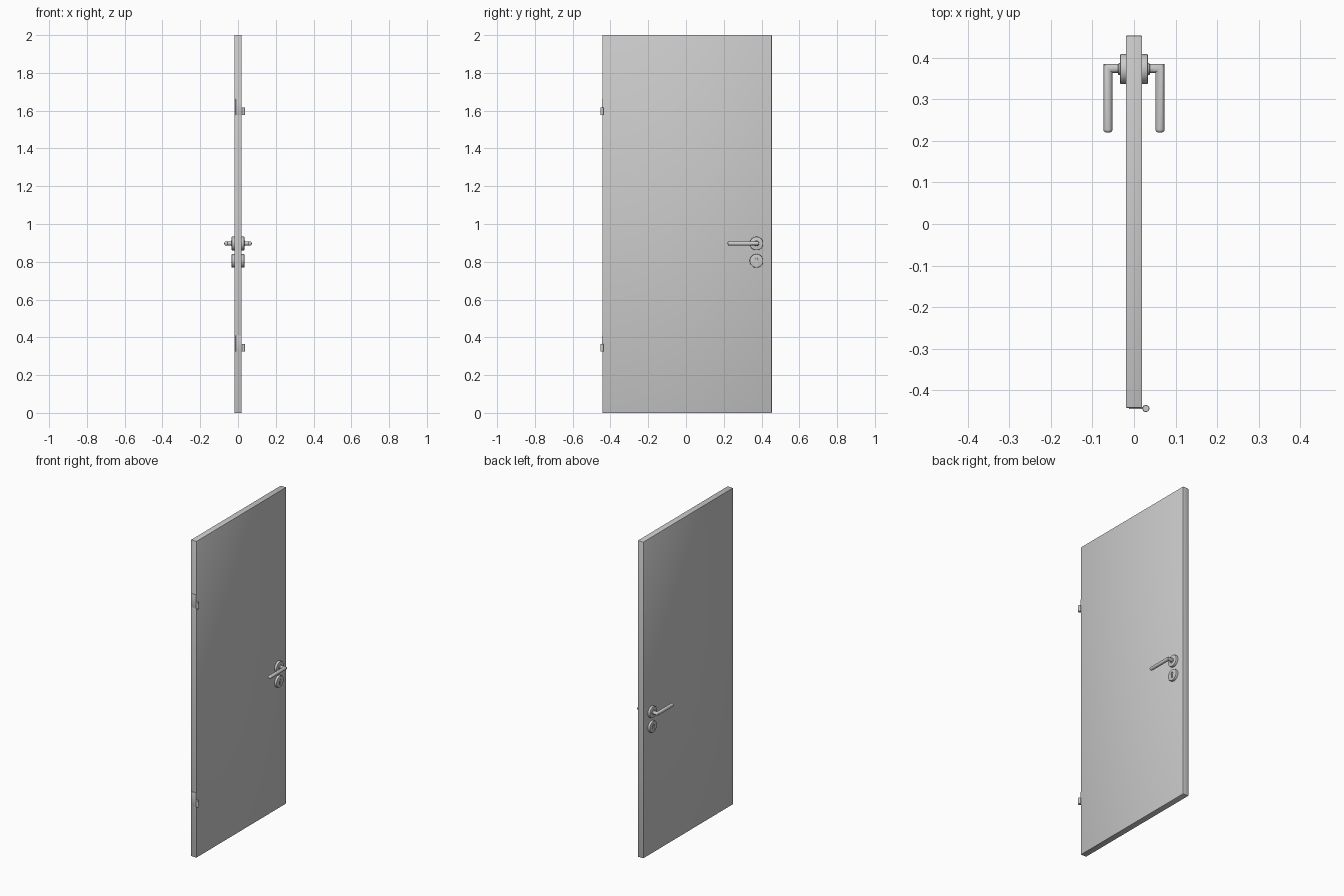
import bpy, bmesh
from math import pi, cos, sin, radians

if "Cube" in bpy.data.objects:
    bpy.data.objects.remove(bpy.data.objects["Cube"])

HANDLE_Y = 0.373
FACE = 0.0195          # half thickness of the slab


def make(name, bm):
    bmesh.ops.recalc_face_normals(bm, faces=bm.faces)
    me = bpy.data.meshes.new(name)
    bm.to_mesh(me)
    bm.free()
    ob = bpy.data.objects.new(name, me)
    bpy.context.collection.objects.link(ob)
    return ob


def finish(ob):
    # apply modifiers, then smooth rounded areas only
    bpy.ops.object.select_all(action='DESELECT')
    ob.select_set(True)
    bpy.context.view_layer.objects.active = ob
    for m in list(ob.modifiers):
        bpy.ops.object.modifier_apply(modifier=m.name)
    bpy.ops.object.shade_smooth_by_angle(angle=radians(32))
    return ob


def mirror_x(ob):
    m = ob.modifiers.new("both_sides", 'MIRROR')
    m.use_mirror_merge = False


def box(name, lo, hi, bevel=0.0, segments=2):
    bm = bmesh.new()
    bmesh.ops.create_cube(bm, size=1)
    for v in bm.verts:
        v.co = [(a + b) / 2 + c * (b - a) for a, b, c in zip(lo, hi, v.co)]
    ob = make(name, bm)
    if bevel:
        m = ob.modifiers.new("bevel", 'BEVEL')
        m.width, m.segments = bevel, segments
    return ob


def skin(name, rings):
    # bridge equal rings into a closed tube
    bm = bmesh.new()
    loops = [[bm.verts.new(p) for p in r] for r in rings]
    n = len(loops[0])
    for a, b in zip(loops, loops[1:]):
        for i in range(n):
            j = (i + 1) % n
            bm.faces.new((a[i], a[j], b[j], b[i]))
    bm.faces.new(loops[0][::-1])
    bm.faces.new(loops[-1])
    return make(name, bm)


def disc(name, y, z, profile, n=40):
    # turned part around an x axis; profile = (x, radius)
    return skin(name, [[(x, y + r * cos(2 * pi * i / n), z + r * sin(2 * pi * i / n))
                        for i in range(n)] for x, r in profile])


# Door slab
finish(box("door_slab", (-FACE, -0.443, 0), (FACE, 0.454, 2), 0.0025))

# Round plates behind the levers and around the locks
plate = [(FACE - 0.002, 0.036), (0.031, 0.036), (0.033, 0.035), (0.0338, 0.033)]
rose = disc("lever_rose", HANDLE_Y, 0.897, plate)
mirror_x(rose)
finish(rose)
collar = disc("lever_collar", HANDLE_Y, 0.897, [(0.032, 0.0145), (0.036, 0.0145), (0.038, 0.0125)])
mirror_x(collar)
finish(collar)

# Lock plate with a keyhole-shaped recess
lock_z = 0.805
lock = disc("lock_plate", HANDLE_Y, lock_z, plate)
arc = [radians(-60 + 300 * i / 16) for i in range(17)]
outline = [(0.0095 * cos(a), 0.008 + 0.0095 * sin(a)) for a in arc]
outline += [(-0.0048, -0.018), (-0.003, -0.021), (0.003, -0.021), (0.0048, -0.018)]
cutter = skin("keyhole_cutter", [[(x, HANDLE_Y + u, lock_z + w) for u, w in outline]
                                 for x in (0.028, 0.04)])
cutter.hide_render = True
cut = lock.modifiers.new("keyhole", 'BOOLEAN')
cut.operation, cut.object, cut.solver = 'DIFFERENCE', cutter, 'EXACT'
mirror_x(lock)
finish(lock)
bpy.data.objects.remove(cutter, do_unlink=True)

# Lock plug seated in the recess
plug = disc("lock_plug", HANDLE_Y, lock_z + 0.008, [(0.026, 0.0075), (0.0325, 0.0075), (0.033, 0.007)], 24)
mirror_x(plug)
finish(plug)

# Lever: neck, mitred corner, straight grip with rounded end
R, CX, CZ, N = 0.0108, 0.0627, 0.897, 24
ang = [2 * pi * i / N for i in range(N)]
rings = [[(0.03, HANDLE_Y + 0.002 + R * cos(a), CZ + R * sin(a)) for a in ang],
         [(CX + R * cos(a), HANDLE_Y + 0.002 + R * cos(a), CZ + R * sin(a)) for a in ang]]
for dy, r in ((0.228, R), (0.2245, 0.94 * R), (0.222, 0.78 * R), (0.2205, 0.5 * R)):
    rings.append([(CX + r * cos(a), dy, CZ + r * sin(a)) for a in ang])
lever = skin("lever", rings)
mirror_x(lever)
finish(lever)

# Hinges: knuckle, leaf on the door edge and connecting tab
for label, z in (("lower", 0.325), ("upper", 1.577)):
    n = 24
    kn = [(z, 0.0075), (z + 0.001, 0.0085), (z + 0.039, 0.0085), (z + 0.04, 0.0075)]
    finish(skin(label + "_hinge_knuckle",
                [[(0.0285 + r * cos(2 * pi * i / n), -0.4445 + r * sin(2 * pi * i / n), h)
                  for i in range(n)] for h, r in kn]))
    finish(box(label + "_hinge_leaf", (-0.012, -0.4455, z), (FACE - 0.001, -0.438, z + 0.085), 0.001))
    finish(box(label + "_hinge_tab", (0.01, -0.4455, z + 0.001), (0.0285, -0.441, z + 0.039)))
